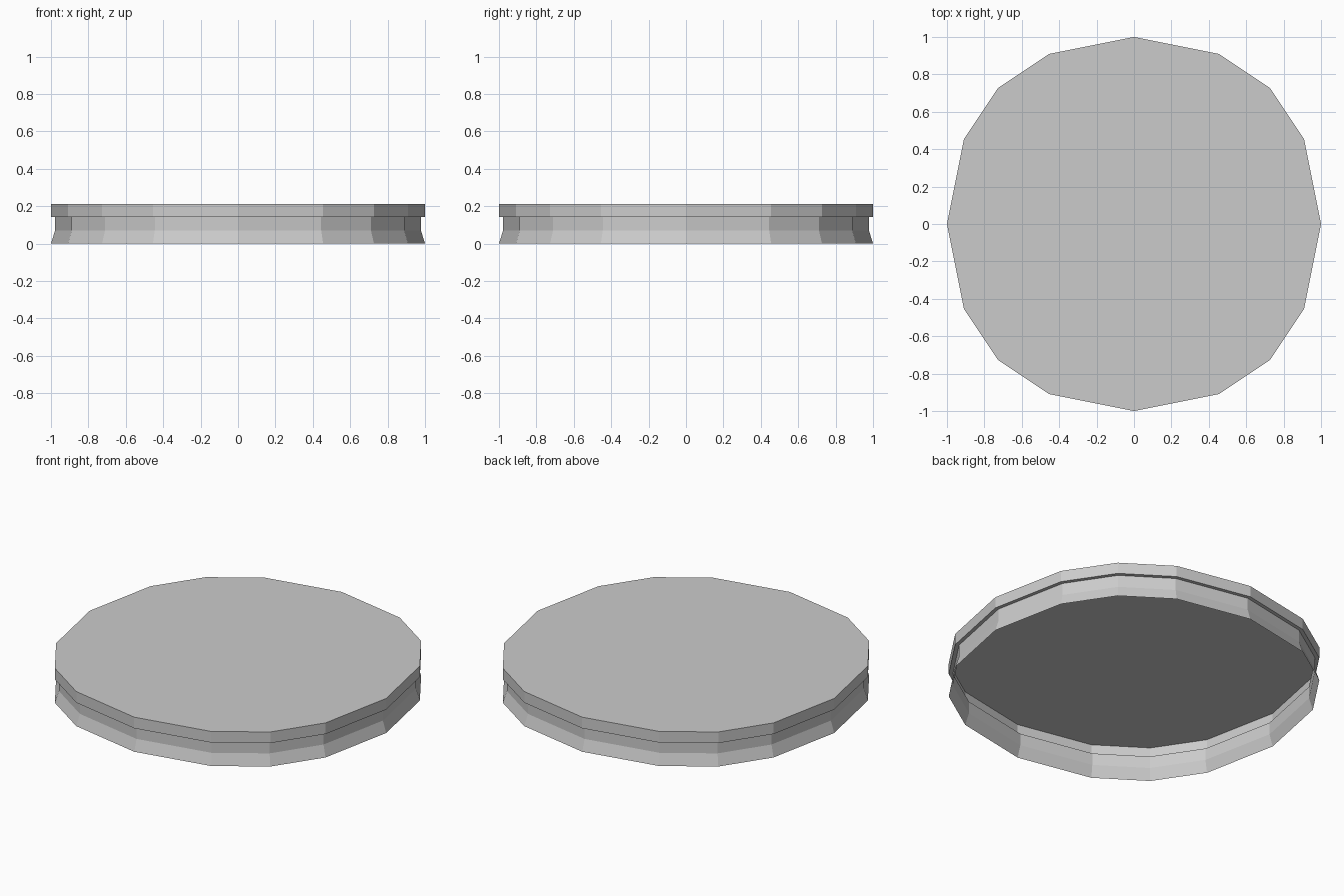
import bpy, bmesh

if "Cube" in bpy.data.objects:
    bpy.data.objects.remove(bpy.data.objects["Cube"])

# One quarter of the 16-sided outline, turned four times
quarter = [(1, 0), (0.909, 0.455), (0.727, 0.727), (0.455, 0.909)]
outline = []
for _ in range(4):
    outline += quarter
    quarter = [(-y, x) for x, y in quarter]

# Wall profile from the open bottom to the top: (scale, height)
profile = [(1, 0), (0.978, 0.07), (0.978, 0.143), (1, 0.143), (1, 0.211)]

bm = bmesh.new()
rings = [[bm.verts.new((x * s, y * s, z)) for x, y in outline] for s, z in profile]

# Flared skirt, neck, lip underside and rim
n = len(outline)
for low, high in zip(rings, rings[1:]):
    for i in range(n):
        j = (i + 1) % n
        bm.faces.new((low[i], low[j], high[j], high[i]))

# Flat top plate; the underside stays open
bm.faces.new(rings[-1])

mesh = bpy.data.meshes.new("lid")
bm.to_mesh(mesh)
bm.free()
lid = bpy.data.objects.new("lid", mesh)
bpy.context.collection.objects.link(lid)
